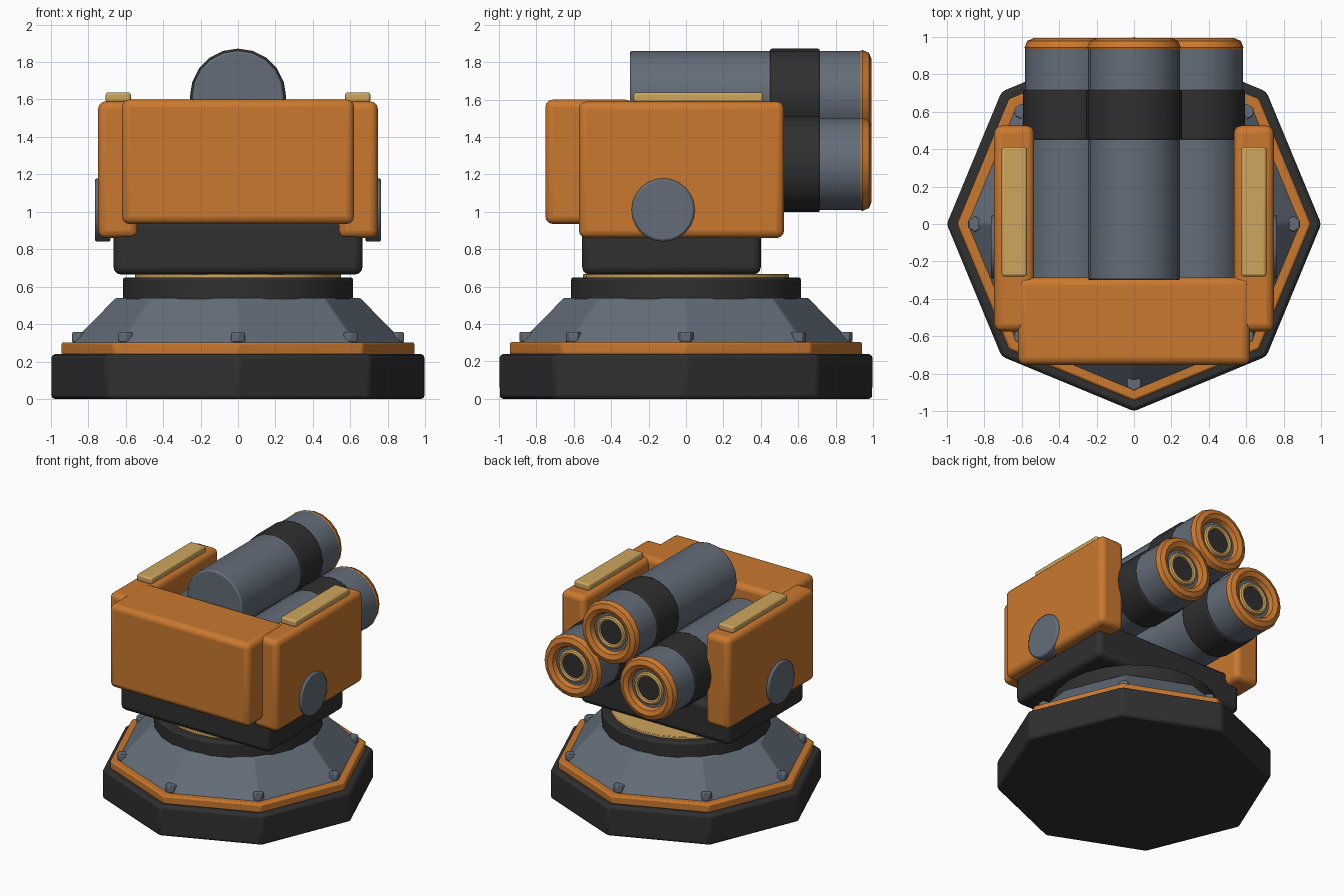
import bpy, bmesh, math
from mathutils import Matrix, Vector

if "Cube" in bpy.data.objects:
    bpy.data.objects.remove(bpy.data.objects["Cube"])


def material(name, rgb):
    m = bpy.data.materials.new(name)
    m.diffuse_color = (*rgb, 1)
    m.use_nodes = True
    m.node_tree.nodes["Principled BSDF"].inputs["Base Color"].default_value = m.diffuse_color
    return m


ORANGE = material("orange paint", (0.59, 0.19, 0.028))
GREY = material("blue grey steel", (0.125, 0.152, 0.19))
DARK = material("dark rubber", (0.029, 0.029, 0.03))
GOLD = material("pale gold", (0.62, 0.38, 0.11))


def finish(name, bm, mat, bevel=0.0, segments=2, angle=30):
    bmesh.ops.recalc_face_normals(bm, faces=bm.faces)
    me = bpy.data.meshes.new(name)
    bm.to_mesh(me)
    bm.free()
    me.materials.append(mat)
    ob = bpy.data.objects.new(name, me)
    bpy.context.collection.objects.link(ob)
    if bevel:
        mod = ob.modifiers.new("bevel", 'BEVEL')
        mod.width, mod.segments = bevel, segments
        mod.limit_method, mod.angle_limit = 'ANGLE', math.radians(30)
    bpy.ops.object.select_all(action='DESELECT')
    ob.select_set(True)
    bpy.context.view_layer.objects.active = ob
    bpy.ops.object.shade_smooth_by_angle(angle=math.radians(angle))
    return ob


def box(name, mat, lo, hi, bevel):
    lo, hi = Vector(lo), Vector(hi)
    bm = bmesh.new()
    bmesh.ops.create_cube(bm, size=1, matrix=Matrix.Translation((lo + hi) / 2)
                          @ Matrix.Diagonal((*(hi - lo), 1)))
    return finish(name, bm, mat, bevel, 3)


AXIS = {'Z': Matrix(), 'Y': Matrix.Rotation(-math.pi / 2, 4, 'X'),
        'X': Matrix.Rotation(math.pi / 2, 4, 'Y')}


def cylinder(name, mat, center, axis, start, end, r1, sides, bevel=0.0, r2=None):
    """Cylinder or cone from start to end along an axis through center."""
    pos = Vector(center)
    pos['XYZ'.index(axis)] = (start + end) / 2
    bm = bmesh.new()
    bmesh.ops.create_cone(bm, cap_ends=True, segments=sides, radius1=r1,
                          radius2=r1 if r2 is None else r2, depth=end - start,
                          matrix=Matrix.Translation(pos) @ AXIS[axis])
    return finish(name, bm, mat, bevel)


def ring(name, mat, center, major, minor, sides=20, minor_sides=8):
    """Torus whose axis runs along y."""
    bm = bmesh.new()
    c = Vector(center)
    loops = []
    for i in range(sides):
        a = 2 * math.pi * i / sides
        loop = []
        for j in range(minor_sides):
            b = 2 * math.pi * j / minor_sides
            r = major + minor * math.cos(b)
            loop.append(bm.verts.new(c + Vector((r * math.cos(a), minor * math.sin(b), r * math.sin(a)))))
        loops.append(loop)
    for i in range(sides):
        p, q = loops[i], loops[(i + 1) % sides]
        for j in range(minor_sides):
            k = (j + 1) % minor_sides
            bm.faces.new((p[j], p[k], q[k], q[j]))
    return finish(name, bm, mat)


# Octagonal pedestal
O = (0, 0, 0)
cylinder("base_slab", DARK, O, 'Z', 0, 0.24, 1.0, 8, 0.02)
cylinder("base_trim", ORANGE, O, 'Z', 0.235, 0.303, 0.945, 8, 0.012)
cylinder("pedestal_cone", GREY, O, 'Z', 0.29, 0.54, 0.90, 8, 0.01, r2=0.655)
for i in range(8):
    a = i * math.pi / 4
    cylinder("pedestal_bolt", GREY, (0.85 * math.cos(a), 0.85 * math.sin(a), 0),
             'Z', 0.305, 0.357, 0.042, 6, 0.006)

# Turntable
cylinder("turntable", DARK, O, 'Z', 0.5, 0.65, 0.615, 24, 0.015)
cylinder("turntable_gold_ring", GOLD, O, 'Z', 0.64, 0.668, 0.55, 24, 0.004)

# Launcher housing
box("housing_body", DARK, (-0.665, -0.555, 0.665), (0.665, 0.4, 0.96), 0.04)
box("front_armour", ORANGE, (-0.62, -0.752, 0.935), (0.62, -0.285, 1.6), 0.04)

# Side armour with pivots and top strips
for s in (-1, 1):
    x0, x1 = sorted((s * 0.533, s * 0.747))
    box("side_armour", ORANGE, (x0, -0.573, 0.86), (x1, 0.525, 1.59), 0.04)
    x0, x1 = sorted((s * 0.572, s * 0.707))
    box("top_strip", GOLD, (x0, -0.28, 1.585), (x1, 0.412, 1.638), 0.014)
    x0, x1 = sorted((s * 0.68, s * 0.765))
    cylinder("side_pivot", GREY, (0, -0.122, 1.01), 'X', x0, x1, 0.169, 24, 0.012)

# Three launch tubes with bands and muzzles
for x, z in ((0, 1.615), (-0.335, 1.255), (0.335, 1.255)):
    c = (x, 0, z)
    cylinder("launch_tube", GREY, c, 'Y', -0.3, 0.945, 0.246, 20, 0.012)
    cylinder("tube_band", DARK, c, 'Y', 0.45, 0.715, 0.257, 20, 0.008)
    ring("muzzle_ring", ORANGE, (x, 0.943, z), 0.2, 0.05)
    ring("muzzle_inner_ring", GOLD, (x, 0.947, z), 0.11, 0.02)
    cylinder("muzzle_bore", DARK, c, 'Y', 0.93, 0.95, 0.1, 20)
